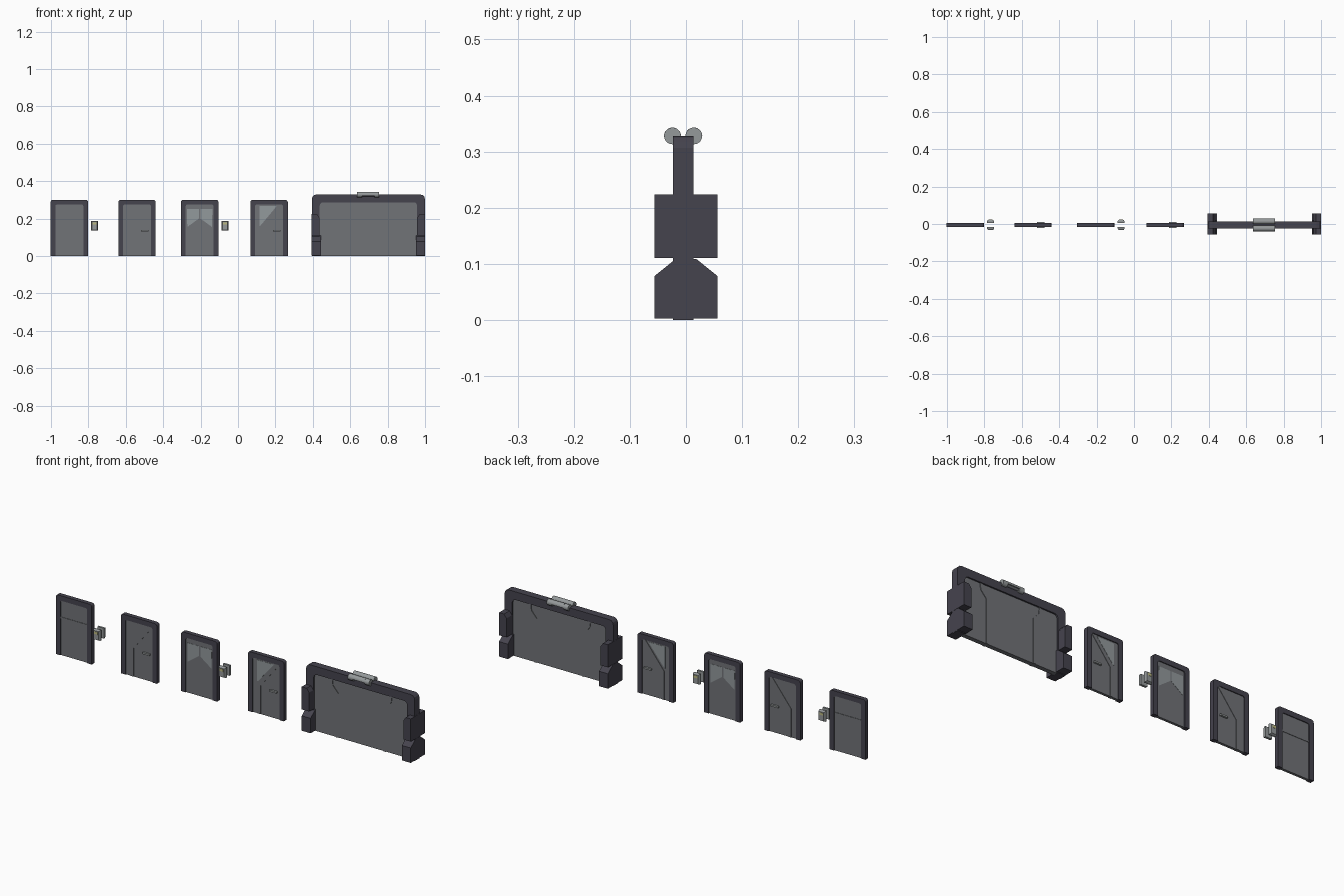
import bpy, bmesh, math

if "Cube" in bpy.data.objects:
    bpy.data.objects.remove(bpy.data.objects["Cube"])

YC = -0.005  # mid-plane of all doors


def mat(name, c):
    m = bpy.data.materials.new(name)
    m.diffuse_color = (*c, 1)
    m.use_nodes = True
    m.node_tree.nodes["Principled BSDF"].inputs["Base Color"].default_value = m.diffuse_color
    return m


FRAME = mat("dark_frame", (0.060, 0.057, 0.076))
PANEL = mat("grey_panel", (0.165, 0.172, 0.185))
METAL = mat("light_metal", (0.30, 0.32, 0.325))
GLASS = mat("window_glass", (0.29, 0.32, 0.335))
YELLOW = mat("yellow_display", (0.50, 0.48, 0.22))


def finish(name, bm, m):
    bmesh.ops.recalc_face_normals(bm, faces=bm.faces)
    me = bpy.data.meshes.new(name)
    bm.to_mesh(me)
    bm.free()
    me.materials.append(m)
    ob = bpy.data.objects.new(name, me)
    bpy.context.collection.objects.link(ob)
    return ob


def prism(name, pts, a, b, m, axis='y', ox=0.0):
    """Extrude a profile: (x, z) along y, or (y, z) along x."""
    bm = bmesh.new()
    if axis == 'y':
        vs = [bm.verts.new((ox + p, a, q)) for p, q in pts]
    else:
        vs = [bm.verts.new((a, p, q)) for p, q in pts]
    f = bm.faces.new(vs)
    r = bmesh.ops.extrude_face_region(bm, geom=[f])
    d = (0, b - a, 0) if axis == 'y' else (b - a, 0, 0)
    bmesh.ops.translate(bm, vec=d, verts=[v for v in r['geom'] if isinstance(v, bmesh.types.BMVert)])
    bmesh.ops.triangulate(bm, faces=[g for g in bm.faces if len(g.verts) > 4])
    return finish(name, bm, m)


def slab(name, pts, half, m, ox):
    return prism(name, pts, YC - half, YC + half, m, 'y', ox)


def rect(x0, x1, z0, z1):
    return [(x0, z0), (x1, z0), (x1, z1), (x0, z1)]


def arch(w, h, r, n=3):
    """Upside-down U outline with rounded top corners."""
    right = [(w, 0)] + [(w - r + r * math.cos(t), h - r + r * math.sin(t))
                        for t in (math.pi / 2 * i / n for i in range(n + 1))]
    return right + [(-x, z) for x, z in reversed(right)]


def door(name, cx, w, h, iw, ih, r, half, phalf):
    slab(name + "_frame", arch(w, h, r) + arch(iw, ih, r * 0.8)[::-1], half, FRAME, cx)
    slab(name + "_panel", arch(iw, ih, r * 0.8), phalf, PANEL, cx)


def strip(name, cx, pts, w, half):
    """Raised seam following a path."""
    slab(name, pts + [(x + w, z) for x, z in reversed(pts)], half, PANEL, cx)


def handle(name, cx):
    slab(name + "_lever", rect(0.022, 0.062, 0.131, 0.139), 0.016, METAL, cx)


def control_box(name, x):
    # chamfered boxes on both wall sides, with a small display
    for s, side in ((-1, "front"), (1, "back")):
        y0, y1, y2 = YC + s * 0.010, YC + s * 0.020, YC + s * 0.027
        bm = bmesh.new()
        rings = []
        for y, hw, hz in ((y0, .018, .026), (y1, .018, .026), (y2, .014, .022)):
            rings.append([bm.verts.new((x + px * hw, y, 0.162 + pz * hz))
                          for px, pz in ((-1, -1), (1, -1), (1, 1), (-1, 1))])
        for a, b in zip(rings, rings[1:]):
            for i in range(4):
                bm.faces.new((a[i], a[(i + 1) % 4], b[(i + 1) % 4], b[i]))
        bm.faces.new(rings[0])
        bm.faces.new(rings[-1])
        finish(f"{name}_{side}", bm, METAL)
        prism(f"{name}_{side}_display", rect(-.010, .010, .168, .180), y2, y2 + s * .001, YELLOW, 'y', x)


# four single doors
for nm, cx in (("ledge_door", -.902), ("plain_door", -.54), ("twin_window_door", -.205), ("slanted_window_door", .166)):
    door(nm, cx, .1, .3, .075, .275, .012, .011, .0065)

slab("ledge_door_seam", rect(-.075, .075, .184, .192), .0085, PANEL, -.902)

SLANT = [(.058, .275), (-.047, .143), (-.047, 0)]
for nm, cx in (("plain_door", -.54), ("slanted_window_door", .166)):
    strip(nm + "_seam", cx, SLANT, .016, .0085)
    handle(nm, cx)

# windows
slab("slanted_window", [(-.052, .268), (.042, .268), (-.045, .163), (-.052, .16)], .0075, GLASS, .166)
for s, nm in ((-1, "left"), (1, "right")):
    slab(nm + "_twin_window", [(s * .068, .25), (s * .004, .25), (s * .004, .2), (s * .066, .155)], .0075, GLASS, -.205)

# wall control boxes
control_box("control_box_a", -.767)
control_box("control_box_b", -.069)

# large gate
G = .697
door("gate", G, .302, .328, .260, .287, .022, .0185, .011)
for s, nm in ((-1, "left"), (1, "right")):
    strip(f"gate_{nm}_seam", G, [(s * .172, .287), (s * .168, .255), (s * .138, .222), (s * .138, 0)], -s * .012, .014)
    # stepped side buttresses, chamfered toward the opening
    slab(f"gate_{nm}_upper_buttress", [(s * .303, .11), (s * .262, .11), (s * .262, .205), (s * .275, .224), (s * .303, .224)],
         .0565, FRAME, G).location.y = .005
    lower = [(-.0565, .003), (.0565, .003), (.0565, .078), (.018, .109), (-.018, .109), (-.0565, .078)]
    prism(f"gate_{nm}_lower_buttress", lower, G + s * .303, G + s * .254, FRAME, 'x')

# twin lamps over the gate: round ends, cut-away middle with a thin inner tube
def disc(y, r, a0=0.0, a1=2 * math.pi, n=20):
    k = n if a1 - a0 > 6.2 else n + 1
    return [(y + r * math.cos(a0 + (a1 - a0) * i / n), .328 + r * math.sin(a0 + (a1 - a0) * i / n)) for i in range(k)]


for y, nm in ((YC - .019, "front"), (YC + .019, "back")):
    parts = [prism(f"{nm}_lamp_end_{i}", disc(y, .015), a, b, METAL, 'x')
             for i, (a, b) in enumerate(((.637, .663), (.729, .755)))]
    parts.append(prism(f"{nm}_lamp_hood", disc(y, .015, -.15, math.pi + .15), .663, .729, METAL, 'x'))
    parts.append(prism(f"{nm}_lamp_tube", disc(y, .009), .663, .729, PANEL, 'x'))
    for ob in parts:
        bpy.context.view_layer.objects.active = ob
        bpy.ops.object.select_all(action='DESELECT')
        ob.select_set(True)
        bpy.ops.object.shade_smooth_by_angle(angle=math.radians(30))
